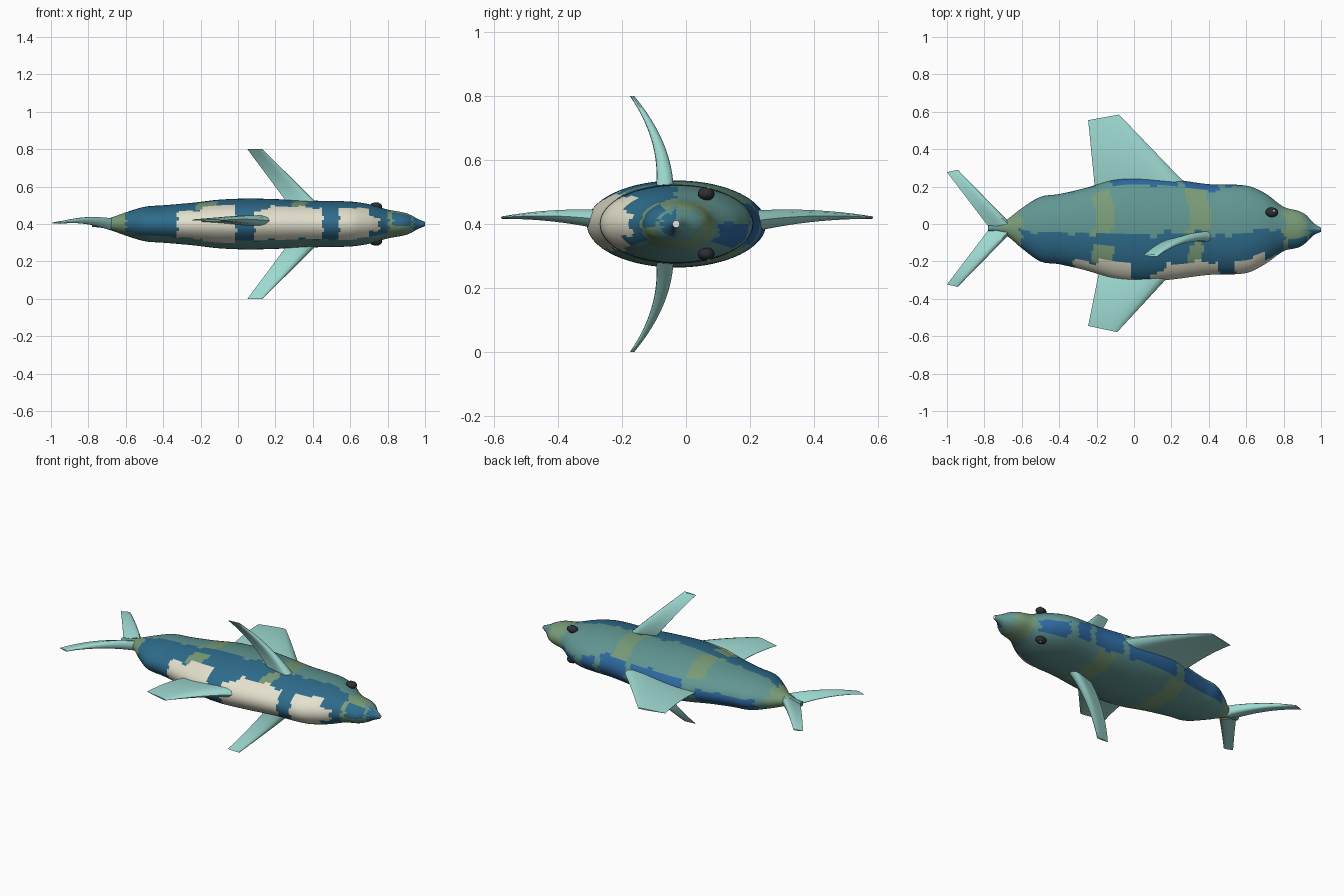
import bpy, bmesh, math, random
from mathutils import Vector

if "Cube" in bpy.data.objects:
    bpy.data.objects.remove(bpy.data.objects["Cube"])

random.seed(4)
ZC = 0.4  # height of the swimming axis


def material(name, r, g, b):
    lin = [((c / 255 + 0.055) / 1.055) ** 2.4 if c > 10 else c / 3295 for c in (r, g, b)]
    m = bpy.data.materials.new(name)
    m.diffuse_color = (*lin, 1)
    m.use_nodes = True
    m.node_tree.nodes["Principled BSDF"].inputs["Base Color"].default_value = m.diffuse_color
    return m


TEAL = material("teal skin", 97, 150, 146)
BLUE = material("deep blue patch", 46, 108, 140)
ROYAL = material("royal blue patch", 46, 104, 160)
OLIVE = material("olive patch", 122, 156, 120)
CREAM = material("cream belly", 228, 225, 205)
FIN = material("pale fin", 158, 218, 210)
BLACK = material("eye black", 45, 47, 53)
WHITE = material("white", 250, 250, 250)


def finish(name, bm, mats, angle=40):
    bmesh.ops.recalc_face_normals(bm, faces=bm.faces)
    me = bpy.data.meshes.new(name)
    bm.to_mesh(me)
    bm.free()
    for m in mats:
        me.materials.append(m)
    ob = bpy.data.objects.new(name, me)
    bpy.context.collection.objects.link(ob)
    bpy.ops.object.select_all(action='DESELECT')
    ob.select_set(True)
    bpy.context.view_layer.objects.active = ob
    bpy.ops.object.shade_smooth_by_angle(angle=math.radians(angle))
    return ob


def loft(bm, rings):
    """Skin closed rings of points and cap both ends."""
    vs = [[bm.verts.new(p) for p in ring] for ring in rings]
    n = len(vs[0])
    grid = []
    for i in range(len(vs) - 1):
        for j in range(n):
            k = (j + 1) % n
            grid.append((i, j, bm.faces.new((vs[i][j], vs[i][k], vs[i + 1][k], vs[i + 1][j]))))
    return grid, bm.faces.new(vs[0]), bm.faces.new(vs[-1])


# ---- body: x, back edge y, belly edge y, half thickness
PROFILE = [
    (-0.78, -0.008, -0.038, 0.015), (-0.72, 0.0, -0.045, 0.022), (-0.67, 0.03, -0.07, 0.037),
    (-0.6, 0.085, -0.13, 0.062), (-0.5, 0.145, -0.2, 0.092), (-0.4, 0.16, -0.215, 0.1),
    (-0.25, 0.195, -0.25, 0.113), (-0.1, 0.24, -0.295, 0.13), (0.05, 0.25, -0.31, 0.136),
    (0.2, 0.24, -0.297, 0.133), (0.4, 0.213, -0.272, 0.125), (0.6, 0.205, -0.262, 0.12),
    (0.7, 0.165, -0.215, 0.106), (0.8, 0.092, -0.145, 0.077), (0.88, 0.07, -0.125, 0.063),
    (0.92, 0.048, -0.1, 0.05), (0.96, 0.005, -0.06, 0.028), (1.0, -0.02, -0.042, 0.011)]


def section(x):
    """Smooth cubic interpolation of the profile at x."""
    P = PROFILE
    i = max(k for k in range(len(P) - 1) if P[k][0] <= x + 1e-9)
    a, b = P[i], P[i + 1]
    p, q = P[max(i - 1, 0)], P[min(i + 2, len(P) - 1)]
    h = b[0] - a[0]
    t = (x - a[0]) / h
    out = []
    for c in (1, 2, 3):
        m0 = (b[c] - p[c]) / (b[0] - p[0]) * h
        m1 = (q[c] - a[c]) / (q[0] - a[0]) * h
        out.append((2 * t**3 - 3 * t**2 + 1) * a[c] + (t**3 - 2 * t**2 + t) * m0
                   + (3 * t**2 - 2 * t**3) * b[c] + (t**3 - t**2) * m1)
    return out


# patches: x from, x to, angle from, angle to, slot (0 = back, 90 = up, 180 = belly)
PATCHES = [
    (-0.61, 0.8, 94, 222, 1),
    (-0.22, -0.11, 34, 94, 3), (0.28, 0.4, 30, 94, 3),
    (-0.23, -0.12, 108, 138, 3), (0.29, 0.36, 108, 138, 3),
    (-0.33, -0.02, 140, 222, 4), (-0.19, -0.02, 132, 228, 4),
    (0.09, 0.45, 146, 218, 4), (0.17, 0.45, 134, 218, 4),
    (0.54, 0.7, 136, 224, 4), (0.7, 0.75, 160, 206, 4),
    (-0.24, -0.12, 238, 325, 3), (0.27, 0.38, 238, 325, 3),
    (-0.56, -0.2, -32, 12, 2), (-0.13, 0.22, -32, 32, 2),
    (0.26, 0.45, -32, 32, 2), (0.49, 0.57, -32, 14, 2), (0.62, 0.78, -38, 6, 2),
    (-0.72, -0.61, 0, 360, 3),
    (0.8, 0.91, 0, 360, 3), (0.83, 0.93, 120, 190, 1), (0.94, 1.0, 94, 260, 1)]

NX, NA = 143, 72
jitter = [random.choice((-4, 0, 0, 4)) for _ in range(60)]


def body():
    bm = bmesh.new()
    rings, xs = [], [-0.78 + 1.78 * i / (NX - 1) for i in range(NX)]
    for x in xs:
        up, lo, hz = section(x)
        ring = []
        for j in range(NA):
            a = 2 * math.pi * j / NA
            ring.append((x, (up + lo) / 2 + (up - lo) / 2 * math.cos(a), ZC + hz * math.sin(a)))
        rings.append(ring)
    grid, _, nose = loft(bm, rings)
    nose.material_index = 5
    for i, j, f in grid:
        x = (xs[i] + xs[i + 1]) / 2
        ang = (j + 0.5) * 360 / NA
        a = ang + jitter[int((x + 1) / 0.04)]          # stepped patch borders
        xj = x + jitter[int(ang / 10)] * 0.003
        for x0, x1, a0, a1, slot in PATCHES:
            if x0 <= xj <= x1 and (a0 <= a <= a1 or a0 <= a - 360 <= a1):
                f.material_index = slot
    return finish("body", bm, [TEAL, BLUE, ROYAL, OLIVE, CREAM, WHITE])


# ---- fins: teardrop section swept from root to tip with a bow
FOIL = [(0, 0), (0.04, 0.32), (0.13, 0.5), (0.3, 0.5), (0.55, 0.33), (0.8, 0.15), (1, 0.03)]


def fin(name, root, tip, thick, bow, axis):
    """root/tip = (leading point, trailing point); thick = (root, tip)."""
    axis, bow = Vector(axis), Vector(bow)
    outline = FOIL + [(u, -w) for u, w in reversed(FOIL[1:])]
    rings = []
    for i in range(13):
        t = i / 12
        le = Vector(root[0]).lerp(Vector(tip[0]), t)
        te = Vector(root[1]).lerp(Vector(tip[1]), t)
        th = thick[0] + (thick[1] - thick[0]) * t
        off = bow * (4 * t * (1 - t))
        rings.append([le.lerp(te, u) + axis * (w * th) + off for u, w in outline])
    bm = bmesh.new()
    loft(bm, rings)
    return finish(name, bm, [FIN], 50)


body()

# side fins, mirrored above and below
for s, side in ((1, "upper"), (-1, "lower")):
    fin(side + "_side_fin",
        ((0.43, -0.065, ZC + s * 0.105), (0.27, -0.075, ZC + s * 0.105)),
        ((0.13, -0.168, ZC + s * 0.4), (0.05, -0.17, ZC + s * 0.4)),
        (0.055, 0.013), (0, 0.03, 0), (0, 1, 0))

# back and belly fins
fin("back_fin", ((0.31, 0.18, 0.405), (-0.21, 0.2, 0.405)),
    ((-0.08, 0.585, 0.42), (-0.245, 0.555, 0.42)), (0.07, 0.008), (0, 0, 0.012), (0, 0, 1))
fin("belly_fin", ((0.25, -0.21, 0.405), (-0.18, -0.22, 0.405)),
    ((-0.09, -0.578, 0.42), (-0.245, -0.545, 0.42)), (0.07, 0.008), (0, 0, 0.012), (0, 0, 1))

# forked tail, mirrored about the body's middle line
for s, side in ((1, "back"), (-1, "belly")):
    m = -0.023
    fin(side + "_tail_fin",
        ((-0.66, m + s * 0.025, 0.4), (-0.775, m + s * 0.005, 0.4)),
        ((-0.942, m + s * 0.313, 0.405), (-1.0, m + s * 0.3, 0.405)),
        (0.06, 0.008), (0, 0, 0.016), (0, 0, 1))


# eyes with a small glint
def ball(name, centre, size, mat):
    bm = bmesh.new()
    bmesh.ops.create_uvsphere(bm, u_segments=20, v_segments=12, radius=1)
    for v in bm.verts:
        v.co = Vector(centre) + Vector([a * b for a, b in zip(v.co, size)])
    return finish(name, bm, [mat])


for s, side in ((1, "upper"), (-1, "lower")):
    ball(side + "_eye", (0.737, 0.063, ZC + s * 0.094), (0.034, 0.026, 0.021), BLACK)
    ball(side + "_eye_glint", (0.748, 0.07, ZC + s * 0.112), (0.006, 0.006, 0.004), WHITE)
